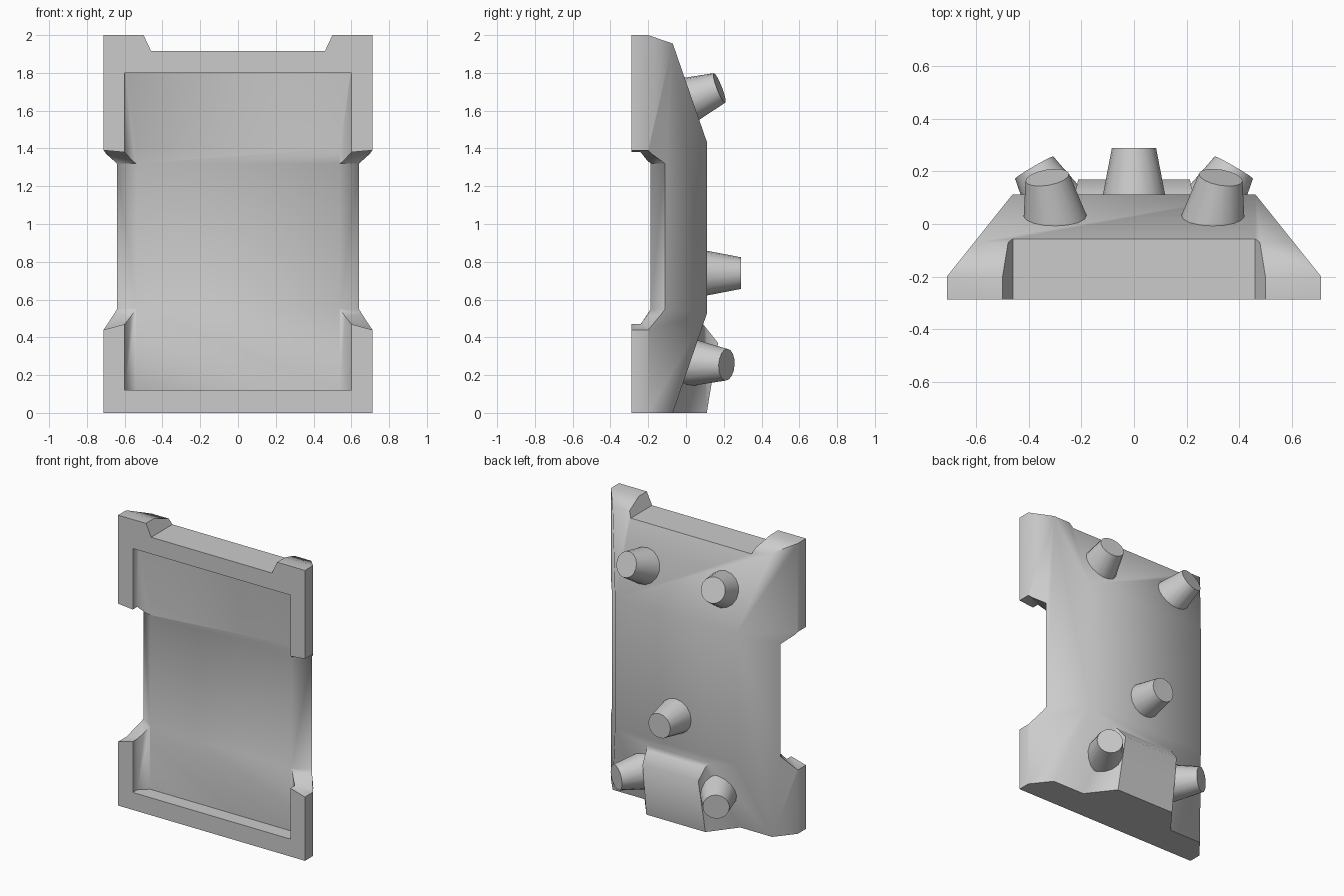
import bpy, bmesh, math
from mathutils import Vector

if "Cube" in bpy.data.objects:
    bpy.data.objects.remove(bpy.data.objects["Cube"], do_unlink=True)

grey = bpy.data.materials.new("plain_grey")
grey.use_nodes = True
colour = (0.6, 0.6, 0.6, 1)
grey.diffuse_color = colour
grey.node_tree.nodes["Principled BSDF"].inputs["Base Color"].default_value = colour


def add_object(name, bm):
    bmesh.ops.recalc_face_normals(bm, faces=bm.faces)
    mesh = bpy.data.meshes.new(name)
    bm.to_mesh(mesh)
    bm.free()
    mesh.materials.append(grey)
    ob = bpy.data.objects.new(name, mesh)
    bpy.context.collection.objects.link(ob)
    return ob


def loft(name, start, end):
    """Closed solid between two matching rings of 3D points."""
    bm = bmesh.new()
    ends = [[bm.verts.new(p) for p in ring] for ring in (start, end)]
    bm.faces.new(ends[0])
    bm.faces.new(ends[1])
    count = len(start)
    for i in range(count):
        j = (i + 1) % count
        bm.faces.new((ends[0][i], ends[0][j], ends[1][j], ends[1][i]))
    return add_object(name, bm)


def prism(name, outline, axis, low, high):
    """Extrude a 2D outline along x, y or z."""
    place = {"x": lambda a, b, t: (t, a, b),
             "y": lambda a, b, t: (a, t, b),
             "z": lambda a, b, t: (a, b, t)}[axis]
    return loft(name, *[[place(a, b, t) for a, b in outline] for t in (low, high)])


def mirrored(half):
    return half + [(-a, b) for a, b in reversed(half)]


def combine(ob, other, operation):
    mod = ob.modifiers.new("combine", "BOOLEAN")
    mod.operation, mod.solver, mod.object = operation, "EXACT", other
    bpy.context.view_layer.objects.active = ob
    bpy.ops.object.modifier_apply(modifier=mod.name)
    bpy.data.objects.remove(other, do_unlink=True)


def crossed(name, side, half_plan):
    """Solid shared by a side profile (y, z) and a mirrored plan (x, y)."""
    ob = prism(name, side, "x", -1, 1)
    combine(ob, prism("plan", mirrored(half_plan), "z", -1, 3), "INTERSECT")
    return ob


def smooth(ob, degrees):
    bpy.ops.object.select_all(action="DESELECT")
    ob.select_set(True)
    bpy.context.view_layer.objects.active = ob
    bpy.ops.object.shade_smooth_by_angle(angle=math.radians(degrees))


# Outer shell with bevelled sides and sloped ends
shell = crossed("shell_panel",
                [(-.288, 0), (-.07, 0), (.112, .53), (.112, 1.43),
                 (-.07, 1.955), (-.2, 2), (-.288, 2)],
                [(.712, -.4), (.712, -.2), (.46, .115), (.44, .2)])

# Raised hump low on the back
hump = crossed("back_hump",
               [(-.09, 0), (.11, 0), (.17, .37), (.09, .47), (-.09, .47)],
               [(.38, -.09), (.225, .11), (.21, .18), (.2, .3)])
combine(shell, hump, "UNION")

# Shallow recess in the front, its floor leaning forward near the top
recess = crossed("recess",
                 [(-.5, .12), (-.187, .12), (-.187, 1.4), (-.235, 1.8), (-.5, 1.8)],
                 [(.6, -.6), (.6, -.24), (.54, -.187), (.5, -.15)])
combine(shell, recess, "DIFFERENCE")


# Flared notches through both long sides
def notch_section(x):
    t = (.71 - x) / .11
    low, high, kink = .44 + .03 * t, 1.39 - .01 * t, -.2 - .04 * t
    floor = -.115 - .74 * (.635 - x)
    return [(-.5, low), (kink, low), (floor, .55),
            (floor, 1.32), (kink, high), (-.5, high)]


for s in (1, -1):
    rings = [[(s * x, y, z) for y, z in notch_section(x)] for x in (.5, .8)]
    combine(shell, loft("side_notch", *rings), "DIFFERENCE")

# Wide notch in the top edge
top_notch = prism("top_notch", mirrored([(.54, 2.085), (.46, 1.915)]), "y", -1, 1)
combine(shell, top_notch, "DIFFERENCE")
smooth(shell, 60)


# Tapered studs on the back
def stud(name, base, tip):
    base, tip = Vector(base), Vector(tip)
    direction = (tip - base).normalized()
    start = base - direction * .06
    length = (tip - start).length
    bm = bmesh.new()
    bmesh.ops.create_cone(bm, cap_ends=True, segments=16,
                          radius1=.13, radius2=.084, depth=length)
    turn = direction.to_track_quat("Z", "Y").to_matrix().to_4x4()
    bmesh.ops.transform(bm, matrix=turn, verts=bm.verts)
    bmesh.ops.translate(bm, vec=(start + tip) / 2, verts=bm.verts)
    smooth(add_object(name, bm), 40)


stud("middle_stud", (0, .11, .74), (0, .29, .74))
for side, s in (("left", 1), ("right", -1)):
    stud("upper_stud_" + side, (s * .305, .035, 1.665), (s * .33, .177, 1.72))
    stud("lower_stud_" + side, (s * .29, .06, .265), (s * .38, .215, .255))
